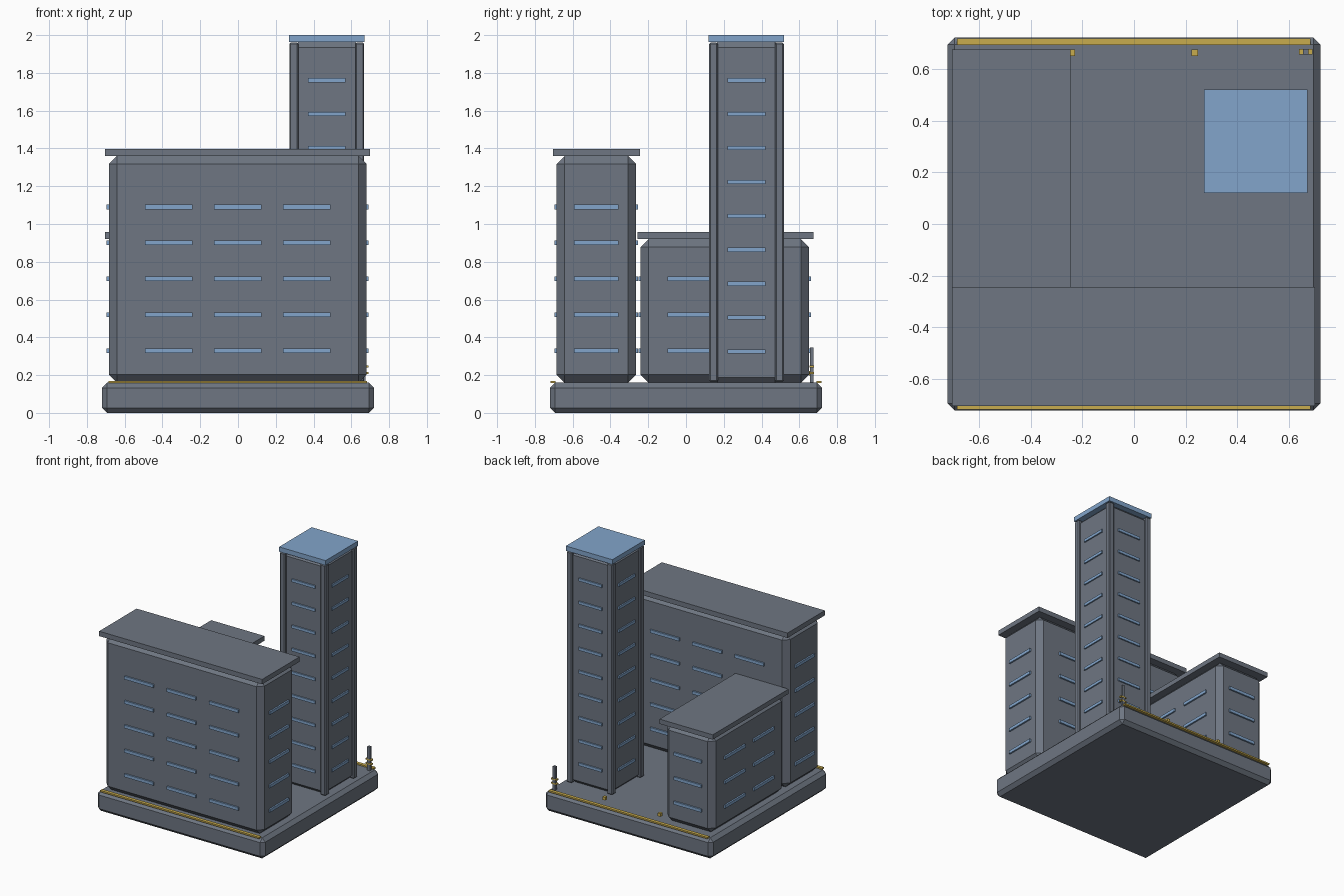
import bpy
import bmesh
from mathutils import Vector

cube = bpy.data.objects.get("Cube")
if cube:
    bpy.data.objects.remove(cube, do_unlink=True)


def make_material(name, rgb):
    mat = bpy.data.materials.new(name)
    mat.use_nodes = True
    color = (*rgb, 1.0)
    mat.diffuse_color = color
    mat.node_tree.nodes["Principled BSDF"].inputs["Base Color"].default_value = color
    return mat


GREY = make_material("slate grey", (0.156, 0.181, 0.223))
BLUE = make_material("window blue", (0.223, 0.376, 0.597))
YELLOW = make_material("safety yellow", (0.578, 0.413, 0.075))


def add_box(bm, lo, hi):
    """Add one axis-aligned box between two corners."""
    lo, hi = Vector(lo), Vector(hi)
    size, mid = hi - lo, (lo + hi) / 2
    made = bmesh.ops.create_cube(bm, size=1)
    for v in made["verts"]:
        v.co = Vector(a * b for a, b in zip(v.co, size)) + mid


def boxes(name, spans, mat, chamfer=0):
    """Make one object from boxes, optionally with chamfered edges."""
    bm = bmesh.new()
    for lo, hi in spans:
        add_box(bm, lo, hi)
    if chamfer:
        bmesh.ops.bevel(bm, geom=bm.edges[:], offset=chamfer, segments=1,
                        affect='EDGES', profile=0.5)
    mesh = bpy.data.meshes.new(name)
    bm.to_mesh(mesh)
    bm.free()
    mesh.materials.append(mat)
    obj = bpy.data.objects.new(name, mesh)
    bpy.context.collection.objects.link(obj)
    return obj


def window_bars(name, lo, hi, cols, rows, width, out=0.012, height=0.024):
    """Raised window bars on all four walls; cols holds column offsets per axis."""
    spans = []
    for axis in (0, 1):            # axis the wall runs along
        other = 1 - axis
        mid = (lo[axis] + hi[axis]) / 2
        for wall in (lo[other], hi[other]):
            for offset in cols[axis]:
                for z in rows:
                    a, b = [0, 0, z - height / 2], [0, 0, z + height / 2]
                    a[axis] = mid + offset - width[axis] / 2
                    b[axis] = mid + offset + width[axis] / 2
                    a[other], b[other] = wall - out, wall + out
                    spans.append((a, b))
    return boxes(name, spans, BLUE)


DECK = 0.16
ROWS = [0.33 + 0.19 * i for i in range(5)]

# Base slab
boxes("base_slab", [((-0.72, -0.72, 0), (0.72, 0.72, DECK))], GREY, 0.027)

# Long front block
lo, hi = (-0.683, -0.685, DECK), (0.68, -0.265, 1.36)
boxes("front_block", [(lo, hi)], GREY, 0.042)
boxes("front_block_roof", [((-0.703, -0.703, 1.36), (0.70, -0.243, 1.398))], GREY)
window_bars("front_block_windows", lo, hi,
            ((-0.365, 0, 0.365), (0,)), ROWS, (0.25, 0.235))

# Low rear block
lo, hi = (-0.683, -0.24, DECK), (-0.265, 0.65, 0.92)
boxes("rear_block", [(lo, hi)], GREY, 0.042)
boxes("rear_block_roof", [((-0.703, -0.258, 0.92), (-0.245, 0.675, 0.957))], GREY)
window_bars("rear_block_windows", lo, hi,
            ((0,), (-0.178, 0.178)), ROWS[:3], (0.235, 0.25))

# Tower with corner posts and a blue cap
lo, hi = (0.29, 0.14, DECK), (0.65, 0.50, 1.963)
boxes("tower_core", [(lo, hi)], GREY, 0.028)
posts = [((x, y, DECK + 0.005), (x + 0.047, y + 0.047, 1.96))
         for x in (0.272, 0.621) for y in (0.122, 0.471)]
boxes("tower_posts", posts, GREY, 0.007)
boxes("tower_cap", [((0.27, 0.12, 1.963), (0.67, 0.52, 2.0))], BLUE)
window_bars("tower_windows", lo, hi, ((0,), (0,)),
            [0.325 + 0.1795 * i for i in range(9)], (0.2, 0.2), 0.01, 0.022)

# Yellow edge strips along the front and back of the deck
boxes("edge_strips", [((-0.685, y - 0.013, 0.158), (0.683, y + 0.013, 0.17))
                      for y in (-0.704, 0.704)], YELLOW)

# Corner mast with two yellow collars, and small marker lamps
boxes("corner_mast", [((0.653, 0.656, DECK), (0.675, 0.676, 0.345))], GREY)
boxes("mast_collars", [((0.638, 0.655, z), (0.69, 0.677, z + 0.01))
                       for z in (0.207, 0.24)], YELLOW)
boxes("marker_lamps", [((x - 0.012, 0.65, 0.198), (x + 0.012, 0.674, 0.222))
                       for x in (-0.24, 0.235)], YELLOW)
